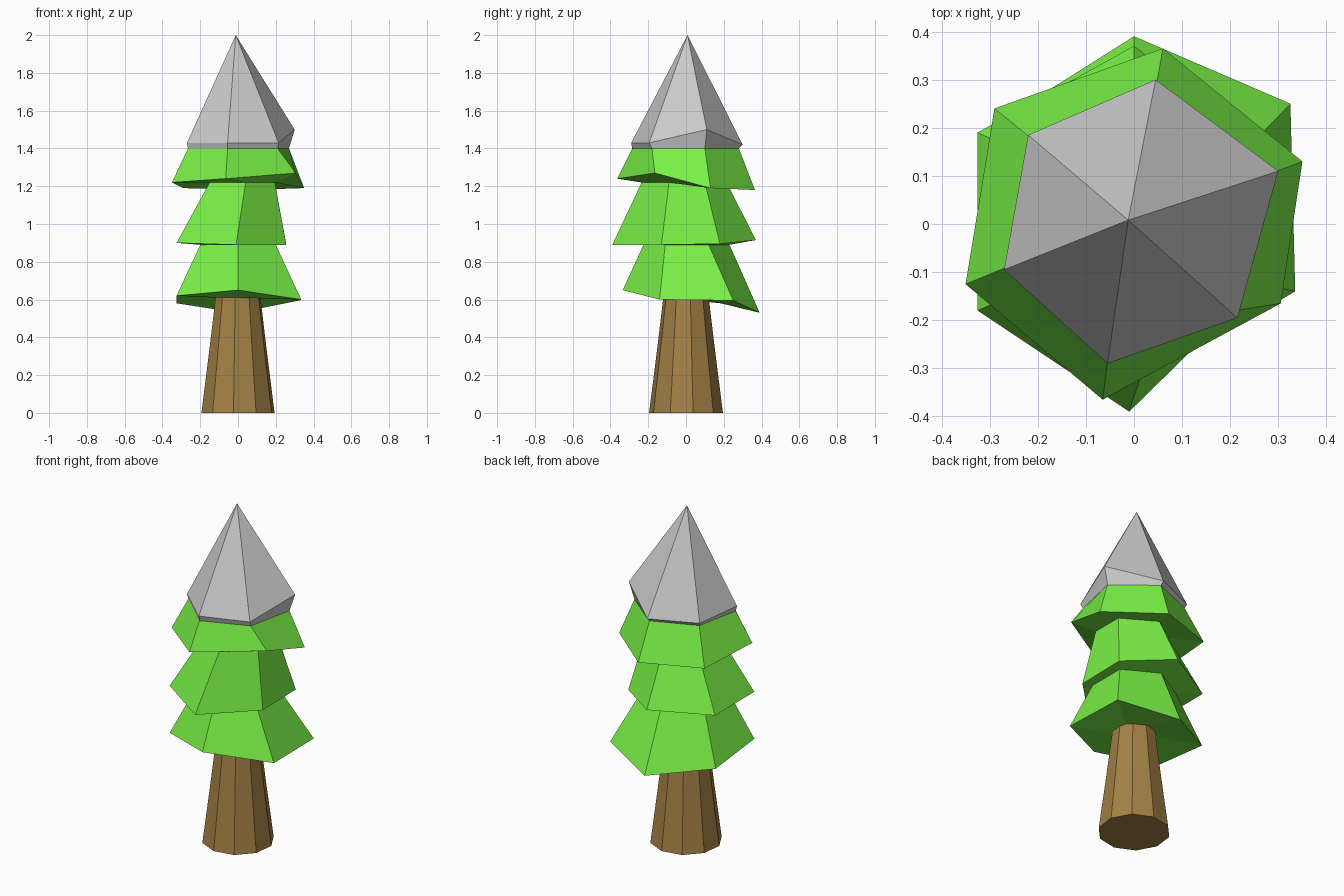
import bpy, bmesh, math

if "Cube" in bpy.data.objects:
    bpy.data.objects.remove(bpy.data.objects["Cube"])


def material(name, rgb):
    m = bpy.data.materials.new(name)
    m.diffuse_color = (*rgb, 1)
    m.use_nodes = True
    m.node_tree.nodes["Principled BSDF"].inputs["Base Color"].default_value = m.diffuse_color
    return m


def loft(name, rings, mat=None, apex=None, cap_start=False):
    """Skin a stack of equal-count rings, optionally ending in a point."""
    bm = bmesh.new()
    loops = [[bm.verts.new(p) for p in ring] for ring in rings]
    n = len(loops[0])
    for a, b in zip(loops, loops[1:]):
        for i in range(n):
            j = (i + 1) % n
            bm.faces.new((a[i], a[j], b[j], b[i]))
    if apex:
        tip = bm.verts.new(apex)
        for i in range(n):
            bm.faces.new((loops[-1][i], loops[-1][(i + 1) % n], tip))
    if cap_start:
        bm.faces.new(loops[0][::-1])
    mesh = bpy.data.meshes.new(name)
    bm.to_mesh(mesh)
    bm.free()
    obj = bpy.data.objects.new(name, mesh)
    bpy.context.collection.objects.link(obj)
    if mat:
        mesh.materials.append(mat)
    return obj


def circle(n, r, z, start):
    return [(r * math.cos(start + math.tau * i / n),
             r * math.sin(start + math.tau * i / n), z) for i in range(n)]


def flat(points, z):
    return [(x, y, z) for x, y in points]


green = material("needles", (0.19, 0.87, 0.06))
brown = material("bark", (0.37, 0.22, 0.06))

# Tapered trunk
turn = math.radians(-97)
loft("trunk", [circle(10, 0.197, 0, turn), circle(10, 0.155, 0.33, turn),
               circle(10, 0.12, 0.62, turn)], brown, cap_start=True)

# Necks where one tier meets the next, counter-clockwise from the front
neck0 = circle(6, 0.125, 0.61, math.radians(-90))
neck1 = flat([(0, -.225), (.2, -.11), (.2, .12), (0, .23),
              (-.2, .115), (-.2, -.115)], 0.89)
neck2 = flat([(.04, -.235), (.195, -.09), (.195, .1), (0, .215),
              (-.15, .11), (-.15, -.1)], 1.22)
neck3 = flat([(-.055, -.285), (.21, -.18), (.27, .1), (.045, .28),
              (-.21, .175), (-.265, -.09)], 1.40)

# Uneven lower rims of the tiers
rim1 = [(0, -.335, .65), (.335, -.14, .60), (.325, .25, .595),
        (0, .39, .53), (-.325, .185, .58), (-.325, -.18, .62)]
rim2 = [(-.01, -.39, .89), (.255, -.13, .89), (.255, .18, .895),
        (0, .37, .915), (-.325, .19, .90), (-.325, -.18, .90)]
rim3 = [(-.065, -.365, 1.24), (.305, -.165, 1.27), (.35, .13, 1.19),
        (.06, .365, 1.18), (-.29, .24, 1.19), (-.35, -.125, 1.22)]
cap_rim = [(-.055, -.29, 1.43), (.215, -.195, 1.43), (.30, .11, 1.50),
           (.045, .30, 1.42), (-.22, .185, 1.42), (-.27, -.095, 1.43)]

# Foliage tiers, each with underside and sloping sides
loft("lower_tier", [neck0, rim1, neck1], green)
loft("middle_tier", [neck1, rim2, neck2], green)
loft("upper_tier", [neck2, rim3, neck3], green)

# Snowy pointed cap
loft("snow_cap", [neck3, cap_rim], apex=(-0.012, 0.008, 2.0))
